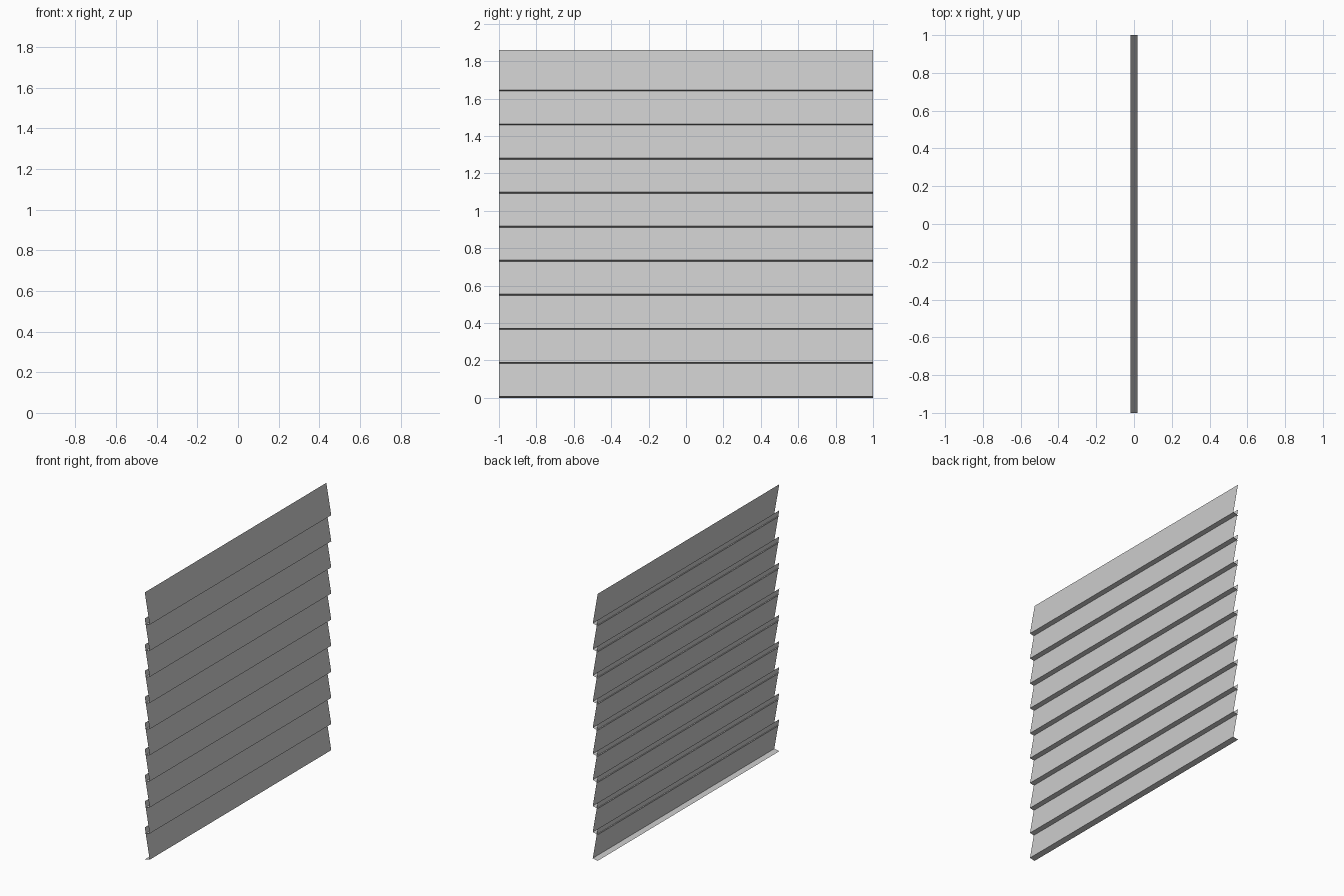
import bpy

if "Cube" in bpy.data.objects:
    bpy.data.objects.remove(bpy.data.objects["Cube"])

COUNT, PITCH, HALF = 10, 0.182, 1.0
# x, z profile of one board: rear of the drip lip, front lower edge, top edge
PROFILE = [(-0.019, 0.0), (0.019, 0.008), (-0.019, 0.223)]


def sheet(name, profile):
    """Open sheet made by sweeping an x-z profile along y."""
    verts = [(x, y, z) for x, z in profile for y in (-HALF, HALF)]
    faces = [(2 * i, 2 * i + 1, 2 * i + 3, 2 * i + 2)
             for i in range(len(profile) - 1)]
    mesh = bpy.data.meshes.new(name)
    mesh.from_pydata(verts, [], faces)
    obj = bpy.data.objects.new(name, mesh)
    bpy.context.collection.objects.link(obj)
    return obj


# Overlapping siding boards stacked upward
board = sheet("siding_boards", PROFILE)
stack = board.modifiers.new("stack", 'ARRAY')
stack.count = COUNT
stack.use_relative_offset = False
stack.use_constant_offset = True
stack.constant_offset_displace = (0, 0, PITCH)
